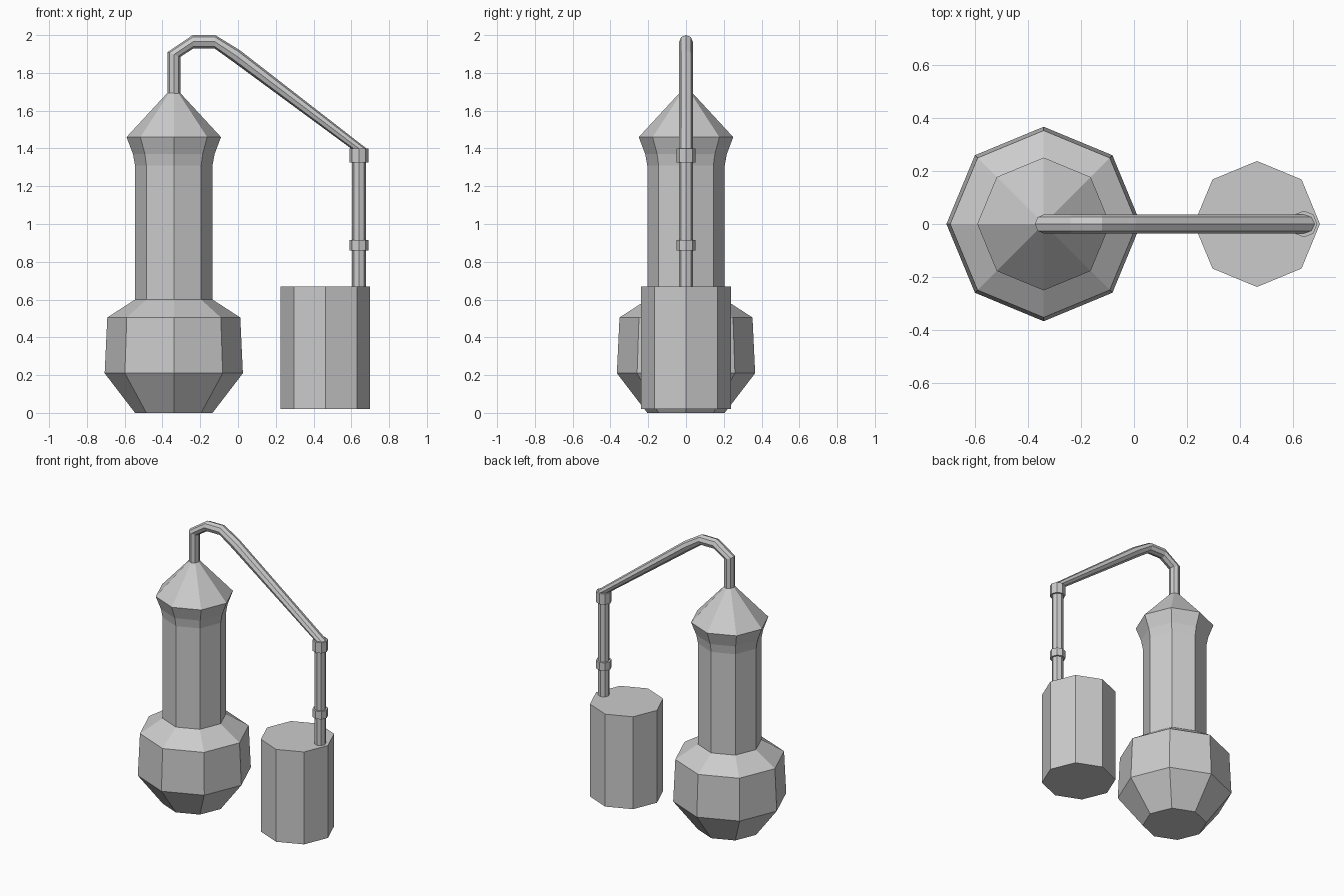
import bpy
from math import cos, sin, pi
from mathutils import Vector

if "Cube" in bpy.data.objects:
    bpy.data.objects.remove(bpy.data.objects["Cube"])

SIDES = 8


def loft(name, rings):
    """Skin a list of equal-length vertex rings and cap both ends."""
    verts = [v for ring in rings for v in ring]
    n = SIDES
    faces = [(k * n + i, k * n + (i + 1) % n, (k + 1) * n + (i + 1) % n, (k + 1) * n + i)
             for k in range(len(rings) - 1) for i in range(n)]
    last = (len(rings) - 1) * n
    faces.append(tuple(reversed(range(n))))
    faces.append(tuple(range(last, last + n)))
    mesh = bpy.data.meshes.new(name)
    mesh.from_pydata(verts, [], faces)
    obj = bpy.data.objects.new(name, mesh)
    bpy.context.collection.objects.link(obj)
    return obj


def ring(center, u, ry):
    """Octagon with corners on the u axis and on the y axis."""
    return [center + u * cos(2 * pi * i / SIDES) + Vector((0, ry, 0)) * sin(2 * pi * i / SIDES)
            for i in range(SIDES)]


def lathe(name, x, profile):
    """Upright turned part from (radius, height) pairs."""
    return loft(name, [ring(Vector((x, 0, z)), Vector((r, 0, 0)), r) for r, z in profile])


# Boiler pot, column and conical cap
lathe("boiler", -0.34, [(0.205, 0), (0.366, 0.21), (0.352, 0.505), (0.205, 0.6),
                        (0.205, 1.31), (0.216, 1.37), (0.25, 1.46), (0.033, 1.695)])

# Bent vapour pipe: inner and outer (x, z) edge points of each ring
bend = [((-0.305, 1.69), (-0.373, 1.69)),
        ((-0.305, 1.885), (-0.373, 1.91)),
        ((-0.235, 1.93), (-0.24, 2.0)),
        ((-0.125, 1.93), (-0.12, 2.0)),
        ((-0.03, 1.862), (0.01, 1.92)),
        ((0.605, 1.395), (0.68, 1.40))]
rings = []
for (xi, zi), (xo, zo) in bend:
    a, b = Vector((xi, 0, zi)), Vector((xo, 0, zo))
    rings.append(ring((a + b) / 2, (a - b) / 2, 0.036))
# reversed so that the faces point outwards
pipe = loft("vapour_pipe", [list(reversed(r)) for r in rings])
pipe.data.flip_normals() if pipe.data.polygons[0].normal.dot(
    pipe.data.polygons[0].center - Vector((-0.339, 0, 1.79))) < 0 else None

# Down pipe with its two collars
lathe("down_pipe", 0.64, [(0.037, 0.66), (0.037, 1.39)])
for name, z0, z1 in (("lower_collar", 0.86, 0.915), ("upper_collar", 1.325, 1.40)):
    lathe(name, 0.64, [(0.05, z0), (0.05, z1)])

# Collecting barrel
lathe("barrel", 0.463, [(0.237, 0.02), (0.237, 0.67)])
